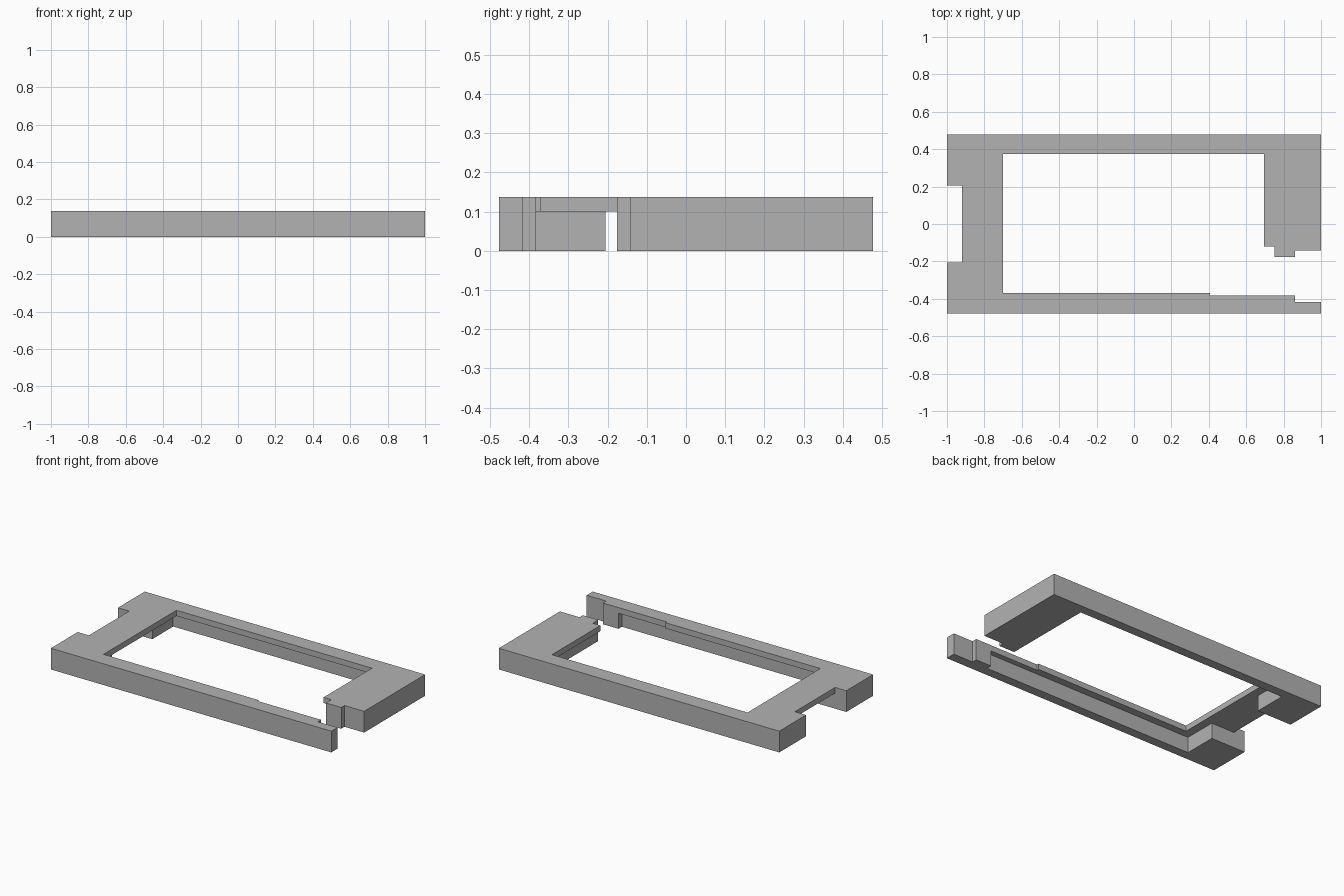
import bpy, bmesh
from mathutils import Vector

cube = bpy.data.objects.get("Cube")
if cube:
    bpy.data.objects.remove(cube, do_unlink=True)

TOP, LIP = 0.137, 0.10          # full height, underside of the thin lip

grey = bpy.data.materials.new("plain grey")
grey.use_nodes = True
colour = (0.45, 0.45, 0.45, 1)
grey.diffuse_color = colour
grey.node_tree.nodes["Principled BSDF"].inputs["Base Color"].default_value = colour


def prism(name, outline, z0, z1):
    """Extrude a flat outline from z0 up to z1."""
    bm = bmesh.new()
    face = bm.faces.new([bm.verts.new((x, y, z0)) for x, y in outline])
    new = bmesh.ops.extrude_face_region(bm, geom=[face])["geom"]
    bmesh.ops.translate(bm, vec=Vector((0, 0, z1 - z0)),
                        verts=[v for v in new if isinstance(v, bmesh.types.BMVert)])
    bmesh.ops.recalc_face_normals(bm, faces=bm.faces[:])
    mesh = bpy.data.meshes.new(name)
    bm.to_mesh(mesh)
    bm.free()
    mesh.materials.append(grey)
    obj = bpy.data.objects.new(name, mesh)
    bpy.context.collection.objects.link(obj)
    return obj


def cut_box(target, x0, x1, y0, y1, z0, z1):
    """Subtract a box from the target and discard the cutter."""
    cutter = prism("cutter", [(x0, y0), (x1, y0), (x1, y1), (x0, y1)], z0, z1)
    cutter.hide_render = True
    mod = target.modifiers.new("cut", "BOOLEAN")
    mod.operation, mod.solver, mod.object = "DIFFERENCE", "EXACT", cutter
    bpy.context.view_layer.objects.active = target
    bpy.ops.object.modifier_apply(modifier=mod.name)
    bpy.data.objects.remove(cutter, do_unlink=True)


# Open frame: outer edge, latch gap on the left side, then the window edge
outline = [
    (-1, -0.478), (1, -0.478),
    (1, -0.416), (0.86, -0.416), (0.86, -0.383), (0.405, -0.383),
    (0.405, -0.37), (-0.7, -0.37), (-0.7, 0.373), (0.695, 0.373),
    (0.695, -0.12), (0.75, -0.12), (0.75, -0.176), (0.86, -0.176),
    (0.86, -0.143), (1, -0.143), (1, 0.478), (-1, 0.478),
    (-1, 0.205), (-0.92, 0.205), (-0.92, -0.205), (-1, -0.205),
]
frame = prism("bezel_frame", outline, 0, TOP)

# Recess beneath the lip, and the side passage beneath the notch
cut_box(frame, -0.755, 0.75, -0.418, 0.418, -0.1, LIP)
cut_box(frame, -1.1, -0.6, -0.205, 0.205, -0.1, LIP)
